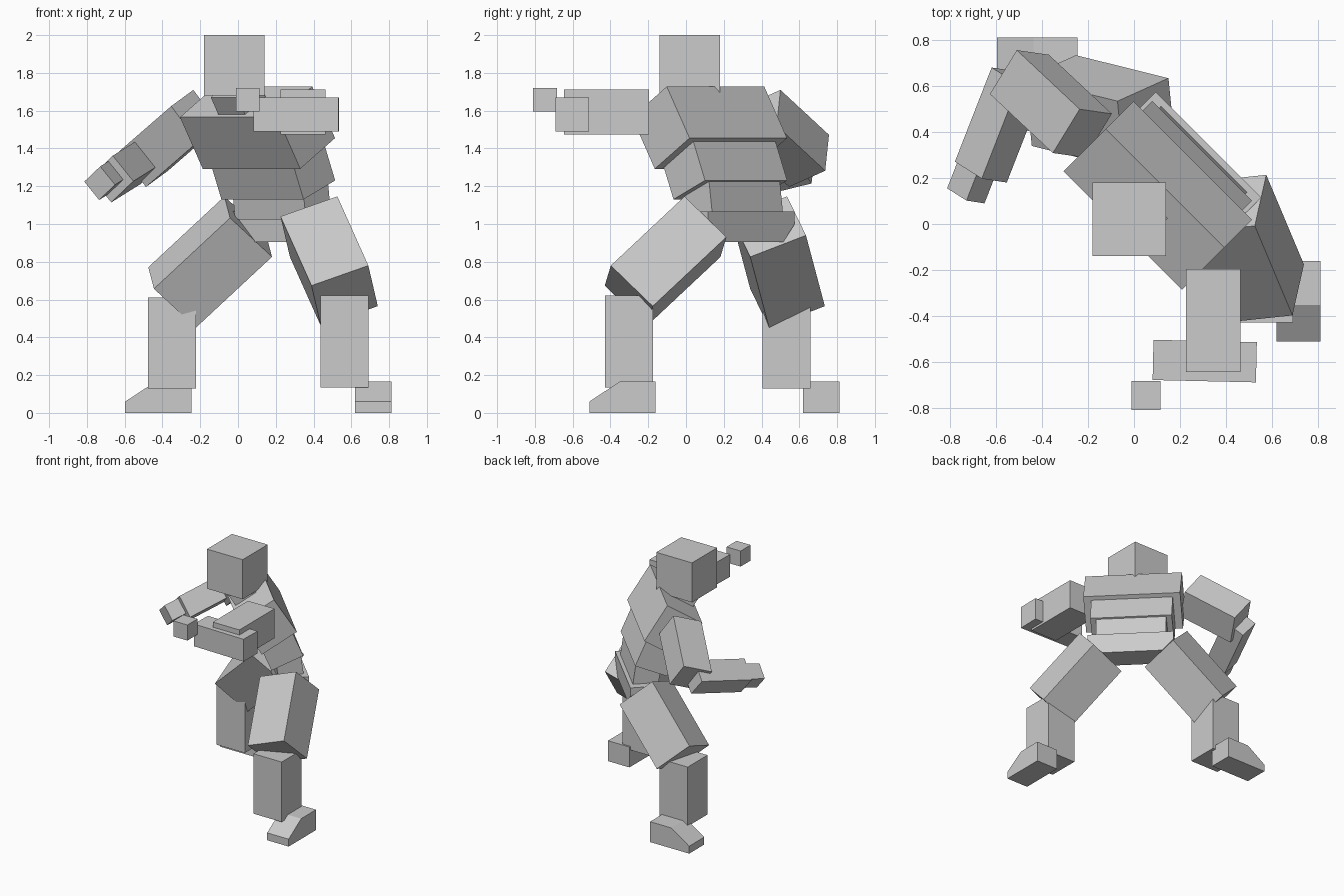
import bpy, bmesh, math
from mathutils import Matrix, Vector

if "Cube" in bpy.data.objects:
    bpy.data.objects.remove(bpy.data.objects["Cube"], do_unlink=True)

grey = bpy.data.materials.new("plain_grey")
grey.use_nodes = True
grey.diffuse_color = (0.6, 0.6, 0.6, 1)
grey.node_tree.nodes["Principled BSDF"].inputs["Base Color"].default_value = (0.6, 0.6, 0.6, 1)


def finish(name, bm):
    bmesh.ops.recalc_face_normals(bm, faces=bm.faces)
    mesh = bpy.data.meshes.new(name)
    bm.to_mesh(mesh)
    bm.free()
    mesh.materials.append(grey)
    bpy.context.collection.objects.link(bpy.data.objects.new(name, mesh))


def box(name, centre, a, b, c):
    """Box around a centre, spanned by three full edge vectors."""
    m = Matrix((a, b, c)).transposed().to_4x4()
    m.translation = centre
    bm = bmesh.new()
    bmesh.ops.create_cube(bm, size=1, matrix=m)
    finish(name, bm)


def straight_box(name, centre, size, turn=0):
    r = Matrix.Rotation(math.radians(turn), 3, 'Z')
    box(name, centre, *(r.col[i] * size[i] for i in range(3)))


def corner_box(name, corner, a, b, c):
    a, b, c = Vector(a), Vector(b), Vector(c)
    box(name, Vector(corner) + (a + b + c) / 2, a, b, c)


# Body frame: turned so that sideways runs diagonally
body = Matrix.Rotation(math.radians(-45), 3, 'Z')


def torso_box(name, back, height, size, lean):
    r = body @ Matrix.Rotation(math.radians(lean), 3, 'X')
    centre = body @ Vector((-0.015, back, height))
    box(name, centre, *(r.col[i] * size[i] for i in range(3)))


def prism(name, profile, width, centre, turn):
    """Profile in local y, z, extruded along local x."""
    bm = bmesh.new()
    face = bm.faces.new([bm.verts.new((-width / 2, y, z)) for y, z in profile])
    new = bmesh.ops.extrude_face_region(bm, geom=[face])["geom"]
    bmesh.ops.translate(bm, vec=(width, 0, 0),
                        verts=[v for v in new if isinstance(v, bmesh.types.BMVert)])
    bm.transform(Matrix.Translation(centre) @ Matrix.Rotation(math.radians(turn), 4, 'Z'))
    finish(name, bm)


# Head and leaning torso
straight_box("head", (-0.02, 0.02, 1.84), (0.32, 0.32, 0.32))
torso_box("neck", 0.03, 1.65, (0.2, 0.18, 0.16), 32)
torso_box("chest", 0.161, 1.51, (0.73, 0.307, 0.322), 32)
torso_box("abdomen", 0.272, 1.286, (0.615, 0.257, 0.229), 23)
torso_box("waist", 0.34, 1.13, (0.53, 0.19, 0.19), 8)
prism("pelvis", [(-0.325, 1.065), (0.325, 1.065), (0.325, 1.0),
                 (0.24, 0.905), (-0.24, 0.905), (-0.325, 1.0)],
      0.2, (0.254, 0.275, 0), 45)

# Left arm, raised in front
straight_box("left_upper_arm", (0.345, -0.42, 1.592), (0.238, 0.45, 0.238))
straight_box("left_forearm", (0.308, -0.597, 1.58), (0.45, 0.175, 0.18), -1.3)
straight_box("left_hand", (0.052, -0.747, 1.658), (0.126, 0.128, 0.126))

# Right arm, hanging out to the side
box("right_upper_arm", (-0.362, 0.523, 1.453),
    (0.274, -0.257, 0.238), (0.117, 0.191, 0.086), (0.14, -0.02, -0.19))
along = Vector((-0.16, -0.41, -0.1))
across = Vector((0.117, -0.074, 0.112))
down = Vector((0.109, -0.017, -0.135))
box("right_forearm", (-0.587, 0.431, 1.288), along, across, down)
box("right_hand", (-0.71, 0.18, 1.23), along * 0.28, across * 0.72, down * 0.72)

# Thighs, each spanned from its upper hip corner
corner_box("left_thigh", (0.526, -0.008, 1.146),
           (0.164, -0.39, -0.366), (-0.301, -0.032, -0.106), (0.05, 0.222, -0.215))
corner_box("right_thigh", (-0.072, 0.535, 1.146),
           (-0.403, 0.1, -0.375), (0.03, -0.295, -0.114), (0.222, 0.1, -0.206))

# Shins and wedge-toed feet
straight_box("left_shin", (0.565, -0.303, 0.378), (0.254, 0.254, 0.485))
straight_box("right_shin", (-0.35, 0.533, 0.37), (0.254, 0.254, 0.48))
foot = [(-0.175, 0), (0.175, 0), (0.175, 0.165), (-0.015, 0.165), (-0.175, 0.06)]
prism("left_foot", foot, 0.192, (0.716, -0.337, 0), 0)
prism("right_foot", foot, 0.192, (-0.422, 0.716, 0), -90)
